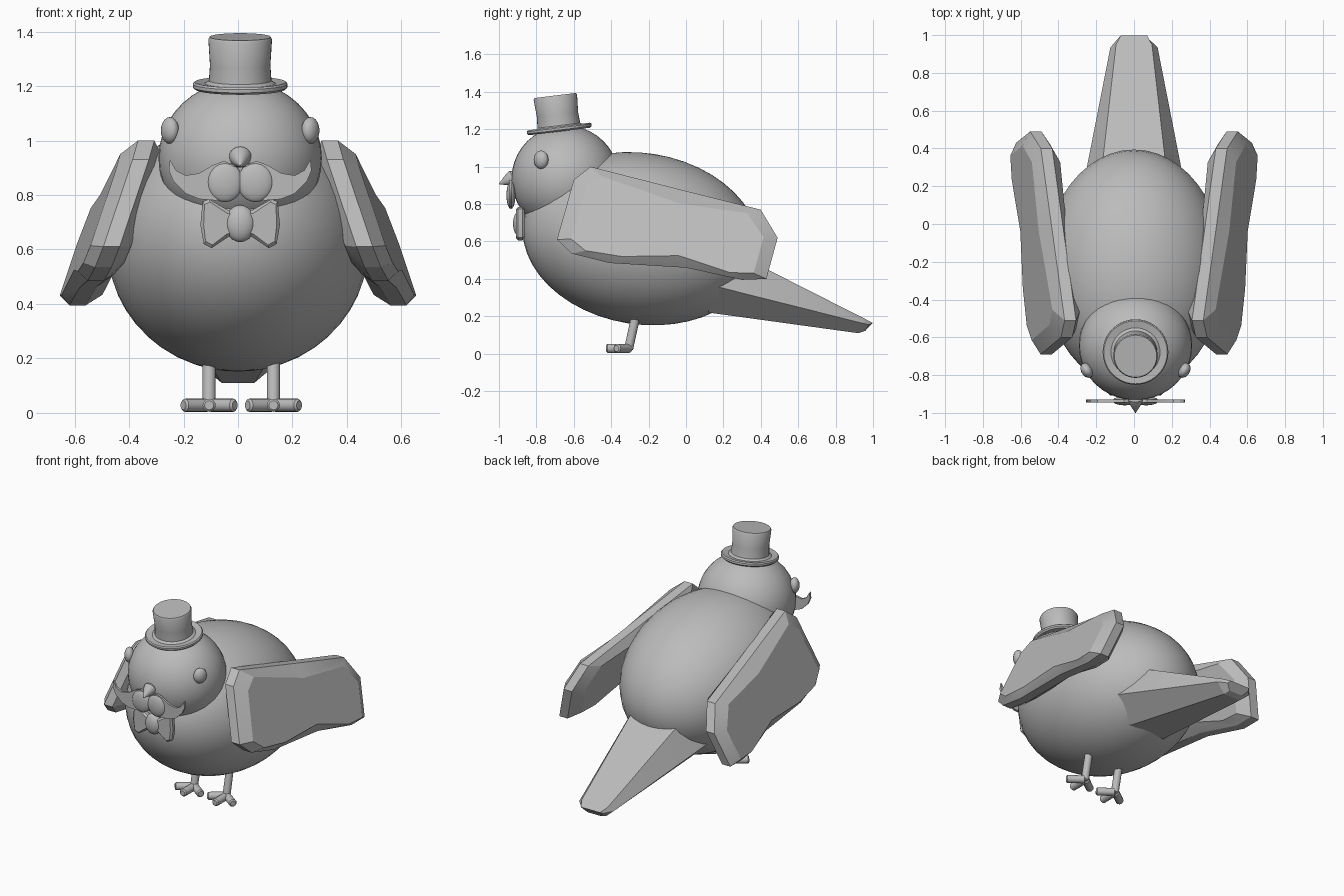
import bpy, bmesh, math
from mathutils import Vector, Matrix

cube = bpy.data.objects.get("Cube")
if cube:
    bpy.data.objects.remove(cube, do_unlink=True)

GREY = (0.5, 0.5, 0.5, 1)
grey = bpy.data.materials.new("plain_grey")
grey.use_nodes = True
grey.diffuse_color = GREY
for node in grey.node_tree.nodes:
    if node.type == 'BSDF_PRINCIPLED':
        node.inputs["Base Color"].default_value = GREY

CX = 0.008  # the head and its details sit slightly to one side


def finish(name, bm, sharp=32):
    """Shade smooth below the given angle and link the part."""
    bmesh.ops.recalc_face_normals(bm, faces=bm.faces)
    for f in bm.faces:
        f.smooth = True
    for e in bm.edges:
        e.smooth = len(e.link_faces) == 2 and e.calc_face_angle(0) < math.radians(sharp)
    mesh = bpy.data.meshes.new(name)
    bm.to_mesh(mesh)
    bm.free()
    mesh.materials.append(grey)
    obj = bpy.data.objects.new(name, mesh)
    bpy.context.collection.objects.link(obj)
    return obj


def ellipsoid(name, centre, radii, tilt=0, turn=0, segments=32):
    bm = bmesh.new()
    bmesh.ops.create_uvsphere(bm, u_segments=segments, v_segments=segments // 2, radius=1)
    place = (Matrix.Translation(centre) @ Matrix.Rotation(math.radians(turn), 4, 'Z')
             @ Matrix.Rotation(math.radians(tilt), 4, 'X') @ Matrix.Diagonal((*radii, 1)))
    bm.transform(place)
    return finish(name, bm, 60)


def loft(name, loops, sharp=32):
    """Skin a stack of equal-length closed loops and cap both ends."""
    bm = bmesh.new()
    rings = [[bm.verts.new(p) for p in loop] for loop in loops]
    n = len(rings[0])
    for a, b in zip(rings, rings[1:]):
        for i in range(n):
            j = (i + 1) % n
            bm.faces.new((a[i], a[j], b[j], b[i]))
    bm.faces.new(rings[0])
    bm.faces.new(rings[-1])
    return finish(name, bm, sharp)


def lathe(name, profile, place, steps=40):
    """Closed turned shape from (radius, height) points."""
    loops = [[place @ Vector((r * math.cos(2 * math.pi * i / steps),
                              r * math.sin(2 * math.pi * i / steps), h))
              for i in range(steps)] for r, h in profile]
    return loft(name, loops, 40)


def rod(name, start, end, radius):
    """Cylinder with softened ends."""
    a, b = Vector(start), Vector(end)
    length = (b - a).length
    place = Matrix.Translation(a) @ (b - a).to_track_quat('Z', 'Y').to_matrix().to_4x4()
    c = radius * 0.3
    return lathe(name, [(radius - c, 0), (radius, c), (radius, length - c),
                        (radius - c, length)], place, 16)


def inset(points, amount):
    """Move outline points towards their middle by a fixed distance."""
    pts = [Vector(p) for p in points]
    mid = sum(pts, Vector((0, 0))) / len(pts)
    return [p + (mid - p).normalized() * amount for p in pts]


# Body and head
ellipsoid("body", (0, -0.24, 0.615), (0.48, 0.638, 0.458), tilt=-9, segments=48)
ellipsoid("head", (CX, -0.645, 0.935), (0.30, 0.288, 0.285), segments=40)

# Top hat, tipped forward
hat_place = Matrix.Translation((CX, -0.676, 1.188)) @ Matrix.Rotation(math.radians(7), 4, 'X')
lathe("hat", [(0.10, 0), (0.165, 0), (0.174, 0.008), (0.174, 0.02), (0.168, 0.027),
              (0.13, 0.022), (0.115, 0.032), (0.111, 0.09), (0.117, 0.185),
              (0.112, 0.194), (0.10, 0.194)], hat_place)

# Beak
beak_place = Matrix.Translation((CX, -0.915, 0.945)) @ Matrix.Rotation(math.radians(114), 4, 'X')
lathe("beak", [(0.030, -0.01), (0.041, 0.012), (0.036, 0.03), (0.022, 0.058),
               (0.002, 0.092)], beak_place, 20)

WING = [(-0.51, 1.0), (-0.60, 0.93), (-0.69, 0.61), (-0.61, 0.535), (-0.41, 0.485),
        (0.0, 0.46), (0.30, 0.395), (0.43, 0.40), (0.49, 0.62), (0.40, 0.77), (0.0, 0.87)]
HORN = [(0.02, 0.91), (0.06, 0.925), (0.10, 0.91), (0.15, 0.88), (0.20, 0.872),
        (0.235, 0.89), (0.258, 0.93), (0.262, 0.89), (0.245, 0.85), (0.20, 0.805),
        (0.15, 0.785), (0.09, 0.78), (0.02, 0.80)]
BOW = [(0.0, 0.73), (0.04, 0.742), (0.115, 0.785), (0.138, 0.775), (0.146, 0.69),
       (0.134, 0.62), (0.105, 0.605), (0.04, 0.648), (0.0, 0.66)]


def wing_loop(side, points, offset):
    """Lean the wing outwards at the bottom and towards the back."""
    return [(side * (0.485 - 0.35 * (z - 0.65) + 0.05 * y + offset), y, z) for y, z in points]


for side, word in ((-1, "right"), (1, "left")):
    # Eye
    ellipsoid(word + "_eye", (CX + side * 0.258, -0.775, 1.037), (0.030, 0.042, 0.049),
              turn=side * -30, segments=20)

    # Wing: chamfered slab
    inner = inset(WING, 0.075)
    loft(word + "_wing", [wing_loop(side, inner, -0.075), wing_loop(side, WING, -0.03),
                          wing_loop(side, WING, 0.03), wing_loop(side, inner, 0.075)], 25)

    # Moustache half: flat horn and puffed lobe
    loft(word + "_moustache_horn", [[(CX + side * x, y, z) for x, z in HORN]
                                    for y in (-0.944, -0.930)])
    ellipsoid(word + "_moustache_lobe", (CX + side * 0.056, -0.936, 0.847),
              (0.066, 0.024, 0.073), segments=24)

    # Bow tie half
    small = inset(BOW, 0.012)
    loft(word + "_bow", [[(CX + side * x, y, z) for x, z in pts] for pts, y in
                         ((small, -0.908), (BOW, -0.897), (BOW, -0.875), (small, -0.864))])

    # Leg and three toes
    x = 0.012 + side * 0.118
    rod(word + "_leg", (x, -0.262, 0.23), (x, -0.308, 0.02), 0.024)
    for toe, dx, dy in (("outer", side * 0.095, -0.07), ("middle", 0, -0.125),
                        ("inner", side * -0.095, -0.07)):
        rod(word + "_" + toe + "_toe", (x, -0.302, 0.028), (x + dx, -0.302 + dy, 0.028), 0.024)

ellipsoid("bow_knot", (CX, -0.89, 0.695), (0.056, 0.035, 0.068), segments=24)


def tail_loop(y, top, mid, low, skew=0):
    """Six-sided section from three (half width, height) pairs."""
    (tx, tz), (mx, mz), (lx, lz) = top, mid, low
    return [(-tx, y, tz), (tx, y, tz), (mx, y - skew, mz),
            (lx, y - 2 * skew, lz), (-lx, y - 2 * skew, lz), (-mx, y - skew, mz)]


# Tail
loft("tail", [tail_loop(0.12, (0.19, 0.61), (0.285, 0.37), (0.13, 0.22)),
              tail_loop(0.95, (0.095, 0.19), (0.125, 0.165), (0.06, 0.11), 0.015),
              tail_loop(0.998, (0.07, 0.165), (0.08, 0.155), (0.05, 0.122), 0.02)], 25)
